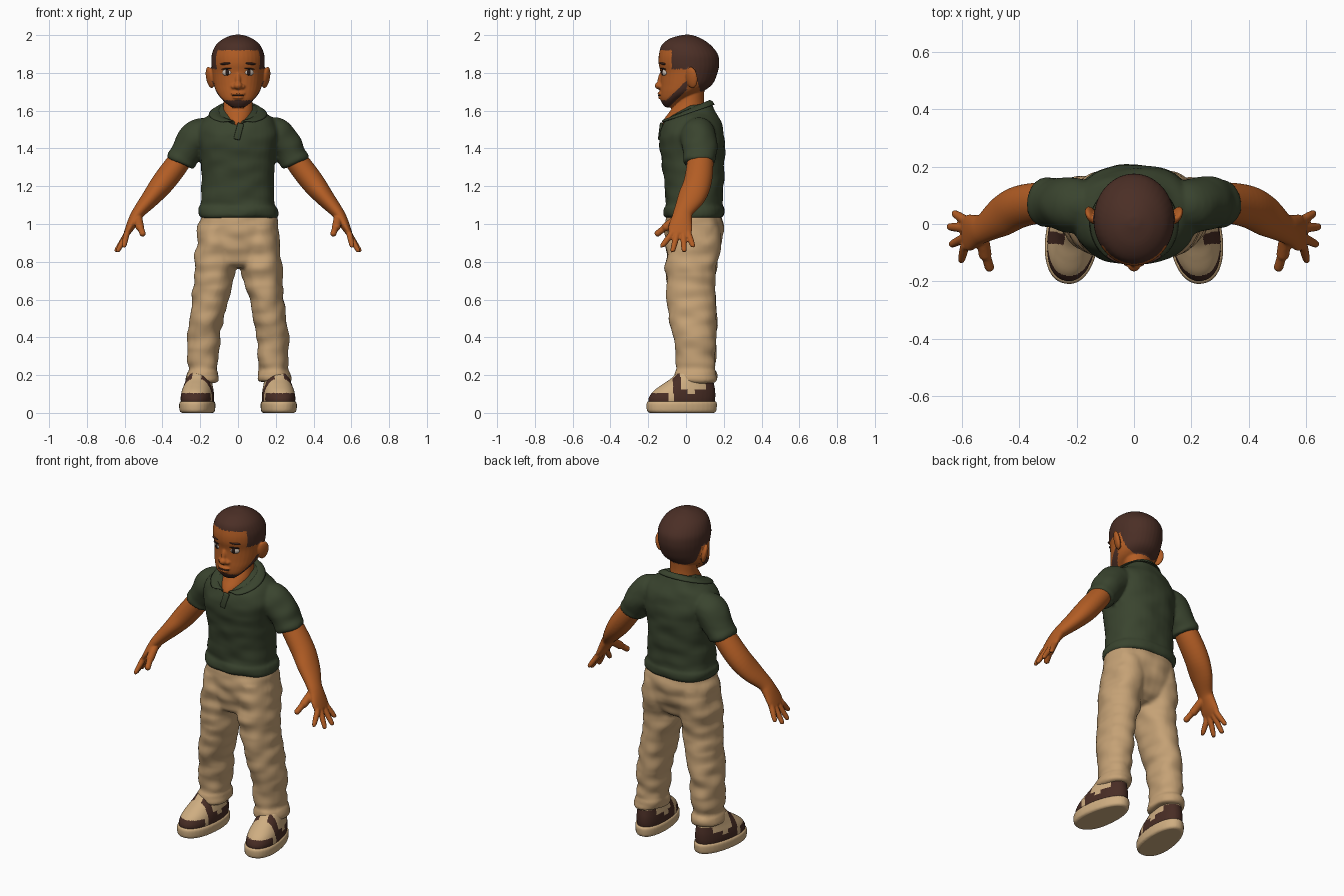
import bpy, bmesh, math
from mathutils import Vector, Matrix, Euler, noise

cube = bpy.data.objects.get("Cube")
if cube:
    bpy.data.objects.remove(cube, do_unlink=True)


def material(name, r, g, b, rough=0.8):
    m = bpy.data.materials.new(name)
    m.use_nodes = True
    m.diffuse_color = (r, g, b, 1)
    bsdf = next(n for n in m.node_tree.nodes if n.type == 'BSDF_PRINCIPLED')
    bsdf.inputs["Base Color"].default_value = (r, g, b, 1)
    bsdf.inputs["Roughness"].default_value = rough
    return m


skin = material("skin", 0.45, 0.11, 0.018)
hair = material("hair_brown", 0.07, 0.028, 0.019)
green = material("shirt_green", 0.042, 0.058, 0.028)
khaki = material("trouser_khaki", 0.56, 0.36, 0.18)
tan = material("shoe_tan", 0.62, 0.42, 0.22)
brown = material("shoe_brown", 0.065, 0.026, 0.018)
white = material("eye_white", 0.6, 0.52, 0.45)
dark = material("iris_dark", 0.02, 0.01, 0.008)


def resample(secs, steps=5):
    """Catmull-Rom interpolation of section tuples."""
    out = []
    for i in range(len(secs) - 1):
        a, b, c, d = (secs[max(0, min(len(secs) - 1, i + k))] for k in (-1, 0, 1, 2))
        for s in range(steps):
            t = s / steps
            out.append([0.5 * (2 * q + (r - p) * t + (2 * p - 5 * q + 4 * r - w) * t * t
                               + (3 * q - p - 3 * r + w) * t ** 3)
                        for p, q, r, w in zip(a, b, c, d)])
    out.append(list(secs[-1]))
    return out


def tube(bm, secs, flat=False, side=1, power=2.0, n=36):
    """Closed loft through (x, y, z, radius_across, radius_depth) sections."""
    secs = resample(secs)
    pts = [Vector((s[0] * side, s[1], s[2])) for s in secs]
    rings = []
    for i, s in enumerate(secs):
        t = Vector((0, 0, 1)) if flat else pts[min(i + 1, len(pts) - 1)] - pts[max(i - 1, 0)]
        u = Vector((0, 1, 0)).cross(t).normalized()
        v = t.cross(u).normalized()
        ring = []
        for k in range(n):
            ca, sa = math.cos(math.tau * k / n), math.sin(math.tau * k / n)
            ca = math.copysign(abs(ca) ** (2 / power), ca)
            sa = math.copysign(abs(sa) ** (2 / power), sa)
            ring.append(bm.verts.new(pts[i] + u * ca * s[3] + v * sa * s[4]))
        rings.append(ring)
    for a, b in zip(rings, rings[1:]):
        for k in range(n):
            bm.faces.new((a[k], a[(k + 1) % n], b[(k + 1) % n], b[k]))
    bm.faces.new(rings[0][::-1])
    bm.faces.new(rings[-1])


def stack(bm, rows, **kw):
    """Loft of level sections given as (z, centre_x, half_width, y_front, y_back)."""
    tube(bm, [(cx, (f + b) / 2, z, w, (b - f) / 2) for z, cx, w, f, b in rows], flat=True, **kw)


def blob(bm, loc, size, rot=(0, 0, 0)):
    bmesh.ops.create_uvsphere(bm, u_segments=24, v_segments=14, radius=1,
                              matrix=Matrix.LocRotScale(Vector(loc), Euler(rot), Vector(size)))


def finish(name, bm, mats, voxel=0, relax=3, folds=0, rule=None, mirror=False):
    """Turn a bmesh into an object, fusing its pieces into one skin if asked."""
    bmesh.ops.recalc_face_normals(bm, faces=bm.faces[:])
    me = bpy.data.meshes.new(name)
    bm.to_mesh(me)
    bm.free()
    ob = bpy.data.objects.new(name, me)
    bpy.context.collection.objects.link(ob)
    if voxel:
        mod = ob.modifiers.new("fuse", 'REMESH')
        mod.mode = 'VOXEL'
        mod.voxel_size = voxel
        mod = ob.modifiers.new("relax", 'SMOOTH')
        mod.factor, mod.iterations = 0.5, relax
        bpy.context.view_layer.update()
        dg = bpy.context.evaluated_depsgraph_get()
        baked = bpy.data.meshes.new_from_object(ob.evaluated_get(dg))
        ob.modifiers.clear()
        ob.data = me = baked
    if folds:
        moves = [v.normal * folds * noise.noise(Vector((v.co.x * 9, v.co.y * 9, v.co.z * 15)))
                 for v in me.vertices]
        for v, m in zip(me.vertices, moves):
            v.co += m
    me.materials.clear()
    for m in mats:
        me.materials.append(m)
    for p in me.polygons:
        p.use_smooth = True
        p.material_index = rule(p.center) if rule else 0
    if mirror:
        ob.modifiers.new("mirror", 'MIRROR').use_mirror_merge = False
    return ob


# Head, neck, ears, nose and lips
bm = bmesh.new()
stack(bm, [(1.618, 0, .035, -.11, -.06), (1.64, 0, .065, -.127, -.04), (1.665, 0, .09, -.136, 0),
           (1.70, 0, .115, -.138, .085), (1.74, 0, .128, -.136, .14), (1.80, 0, .136, -.135, .167),
           (1.85, 0, .141, -.145, .176), (1.90, 0, .138, -.143, .168), (1.95, 0, .115, -.127, .128),
           (1.985, 0, .07, -.078, .075), (2.002, 0, .02, -.01, .025)])
stack(bm, [(1.50, 0, .04, -.10, .04), (1.53, 0, .052, -.124, .06), (1.56, 0, .075, -.113, .1),
           (1.60, 0, .08, -.083, .1), (1.66, 0, .075, -.045, .095), (1.74, 0, .08, -.04, .1)])
blob(bm, (0, -.14, 1.732), (.024, .026, .02))
blob(bm, (0, -.134, 1.765), (.014, .016, .04), (-.15, 0, 0))
blob(bm, (0, -.135, 1.69), (.038, .016, .009))
blob(bm, (0, -.132, 1.67), (.03, .016, .010))
for s in (1, -1):
    blob(bm, (s * .024, -.132, 1.727), (.014, .016, .013))
    blob(bm, (s * .148, .03, 1.775), (.016, .034, .058), (0, s * .2, -s * .5))


def head_colour(c):
    x, y, z = c
    ear = abs(x) > .143 and z < 1.84 and -.02 < y < .08
    if y < -.075:
        line = 1.92
    elif y < .045:
        line = 1.82
    else:
        line = max(1.70, 1.82 - (y - .045) * 4)
    jaw = max(1.655, 1.65 + (y + .11) * .955)
    beard = y < .005 and jaw - .05 < z < jaw and z > 1.612
    return 1 if not ear and (z > line or beard) else 0


finish("head", bm, [skin, hair], voxel=.005, rule=head_colour)

# Eyes, lashes, brows and mouth line
for name, mat, loc, size in (
        ("eye", white, (.058, -.114, 1.803), (.027, .013, .019)),
        ("iris", dark, (.057, -.123, 1.803), (.013, .007, .016)),
        ("lash", dark, (.059, -.119, 1.822), (.030, .012, .004)),
        ("brow", hair, (.065, -.123, 1.849), (.034, .009, .006))):
    bm = bmesh.new()
    blob(bm, loc, size, (0, .08, .42))
    finish(name, bm, [mat], mirror=True)
bm = bmesh.new()
blob(bm, (0, -.140, 1.680), (.036, .010, .0025))
finish("mouth_line", bm, [brown])

# Shirt body and sleeves
bm = bmesh.new()
stack(bm, [(1.03, 0, .2, -.10, .185), (1.045, 0, .212, -.118, .203), (1.085, 0, .211, -.116, .204),
           (1.1, 0, .2, -.108, .196), (1.2, 0, .192, -.112, .197), (1.3, 0, .194, -.125, .202),
           (1.4, 0, .205, -.138, .206), (1.47, 0, .215, -.138, .2), (1.52, 0, .208, -.122, .19),
           (1.56, 0, .18, -.097, .175), (1.59, 0, .13, -.06, .16), (1.63, 0, .09, -.01, .135)],
      power=2.4)
for s in (1, -1):
    tube(bm, [(.13, .06, 1.49, .07, .08), (.2, .065, 1.47, .09, .095), (.25, .072, 1.415, .088, .092),
              (.285, .073, 1.36, .08, .086), (.30, .073, 1.335, .081, .088),
              (.307, .073, 1.32, .074, .08)], side=s)
finish("polo_shirt", bm, [green], voxel=.009, relax=4, folds=.008)

# Folded collar, open at the front
bm = bmesh.new()
rows = []
for i in range(41):
    u = i / 20 - 1
    a, b = u * math.radians(172), u * math.radians(150)
    rows.append([bm.verts.new(p) for p in (
        (.088 * math.sin(a), .112 * math.cos(a), 1.575 + .055 * math.cos(a)),
        (.098 * math.sin(a), .125 * math.cos(a), 1.608 + .055 * math.cos(a)),
        (.158 * math.sin(b), .152 * math.cos(b), 1.580 + .05 * math.cos(b)))])
for p, q in zip(rows, rows[1:]):
    for k in (0, 1):
        bm.faces.new((p[k], p[k + 1], q[k + 1], q[k]))
collar = finish("collar", bm, [green])
mod = collar.modifiers.new("thickness", 'SOLIDIFY')
mod.thickness, mod.offset = .012, 0
collar.modifiers.new("round", 'SUBSURF').levels = 1

# Button placket
bm = bmesh.new()
bmesh.ops.create_cube(bm, size=1, matrix=Matrix.LocRotScale(
    Vector((.004, -.135, 1.49)), Euler((-.12, .25, 0)), Vector((.034, .016, .09))))
placket = finish("placket", bm, [green])
mod = placket.modifiers.new("bevel", 'BEVEL')
mod.width, mod.segments = .005, 2

# Arms with hands
bm = bmesh.new()
tube(bm, [(.25, .075, 1.42, .05, .06), (.32, .075, 1.32, .062, .07), (.40, .06, 1.215, .061, .074),
          (.46, .028, 1.14, .049, .072), (.52, -.012, 1.07, .035, .052), (.547, -.022, 1.03, .03, .054),
          (.573, -.03, .98, .023, .064), (.592, -.033, .945, .015, .058)])
for ky, tx, ty, tz in ((-.078, .603, -.125, .885), (-.048, .635, -.07, .86),
                       (-.014, .643, -.01, .86), (.014, .626, .036, .885)):
    tube(bm, [(.574, ky * .9, .975, .014, .015), (.59, ky, .945, .016, .017),
              ((.59 + tx) / 2, (ky + ty) / 2, (.945 + tz) / 2, .015, .016),
              (tx, ty, tz, .012, .013), (tx + .003, ty, tz - .008, .006, .007)], n=16)
for a, b, r in (((.53, -.04, 1.035), (.52, -.105, .985), .023), ((.52, -.10, .99), (.505, -.15, .95), .017)):
    for i in range(9):
        blob(bm, Vector(a).lerp(Vector(b), i / 8), (r, r, r))
finish("arm", bm, [skin], voxel=.005, relax=3, mirror=True)

# Trousers: hips and two legs with turned cuffs
bm = bmesh.new()
stack(bm, [(.765, 0, .1, -.05, .11), (.80, 0, .19, -.09, .15), (.9, 0, .222, -.108, .188),
           (1.0, 0, .211, -.11, .195), (1.06, 0, .198, -.1, .188)], power=2.3)
for s in (1, -1):
    stack(bm, [(.165, .19, .08, -.05, .153), (.175, .19, .087, -.06, .162), (.215, .19, .087, -.06, .162),
               (.232, .188, .078, -.05, .153), (.3, .185, .083, -.055, .156), (.4, .178, .084, -.07, .161),
               (.5, .165, .088, -.088, .16), (.6, .149, .093, -.1, .156), (.7, .131, .103, -.105, .154),
               (.8, .12, .111, -.106, .165), (.9, .11, .11, -.105, .182), (.98, .1, .1, -.1, .18)],
          side=s, power=2.2)
finish("trousers", bm, [khaki], voxel=.009, relax=4, folds=.014)

# Shoes, turned slightly outward
place = Matrix.Translation((.213, -.022, 0)) @ Matrix.Rotation(.13, 4, 'Z')
back = place.inverted()


def shoe_colour(c):
    x, y, z = back @ c
    toe = y < -.08 and z < .105
    side_patch = -.04 < y < .19 and z < .125 and not (.02 < y < .06 and z > .1)
    heel = y > .12 and z < .16
    strap = -.055 < y < -.015 and abs(x) > .025
    return 1 if toe or side_patch or heel or strap else 0


for name, rows, rule in (
        ("shoe_sole", [(0, 0, .08, -.172, .172), (.012, 0, .09, -.186, .184), (.05, 0, .092, -.188, .187),
                       (.062, 0, .085, -.18, .18)], None),
        ("shoe_upper", [(.04, 0, .08, -.172, .17), (.075, 0, .085, -.178, .178), (.115, 0, .082, -.152, .178),
                        (.15, 0, .074, -.105, .172), (.18, 0, .068, -.06, .165),
                        (.21, 0, .06, -.03, .155)], shoe_colour)):
    bm = bmesh.new()
    stack(bm, rows, power=2.2)
    for v in bm.verts:
        v.co.x *= 1 - .5 * v.co.y
    bm.transform(place)
    finish(name, bm, [tan, brown], voxel=.006, relax=2, rule=rule, mirror=True)
